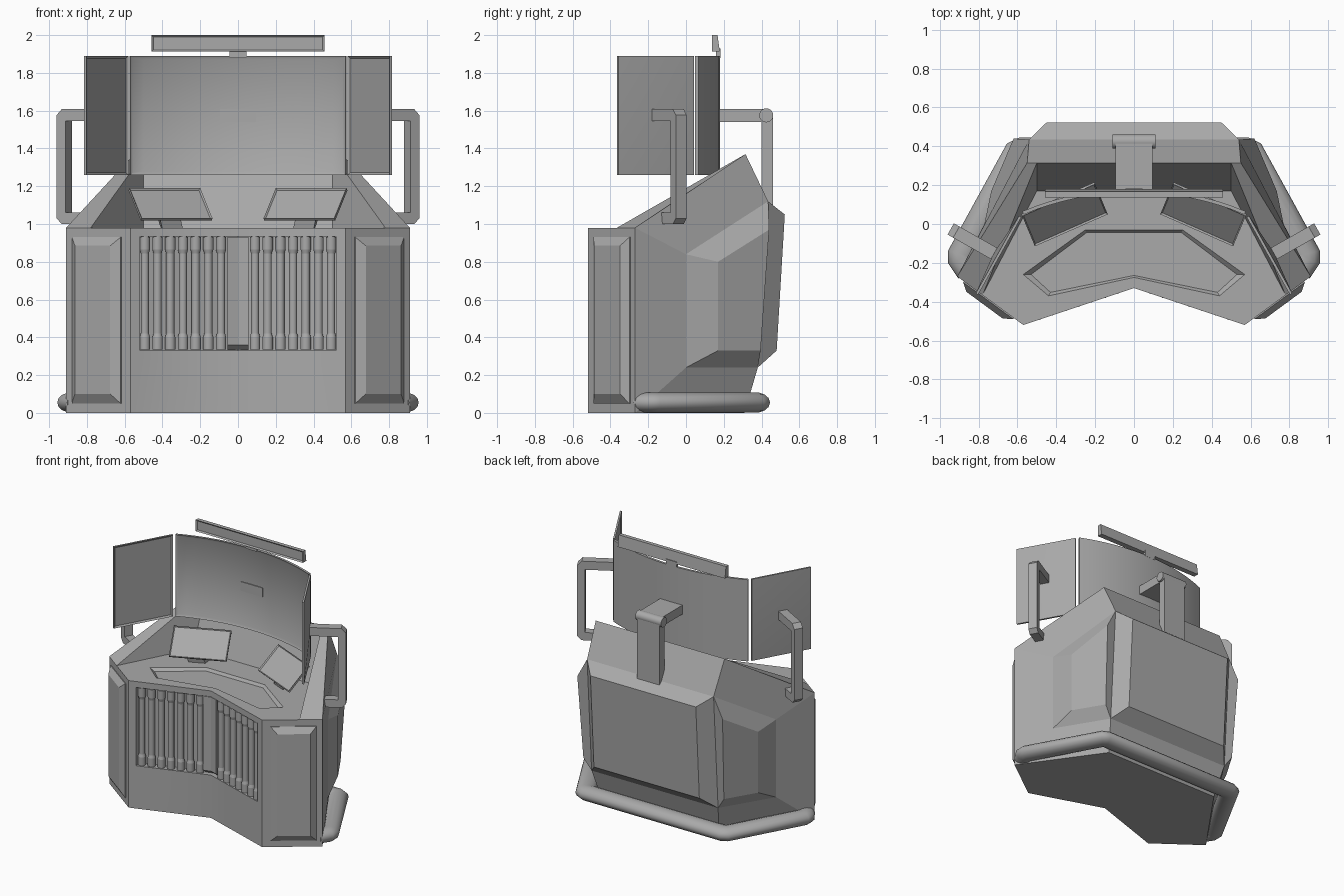
import bpy, bmesh, math
from mathutils import Vector, Matrix

if "Cube" in bpy.data.objects:
    bpy.data.objects.remove(bpy.data.objects["Cube"])

grey = bpy.data.materials.new("dark_grey")
grey.diffuse_color = (.4, .4, .4, 1)
grey.use_nodes = True
grey.node_tree.nodes["Principled BSDF"].inputs["Base Color"].default_value = grey.diffuse_color


def finish(bm, name, mirror=False, smooth=False):
    if mirror:
        d = bmesh.ops.duplicate(bm, geom=bm.verts[:] + bm.edges[:] + bm.faces[:])["geom"]
        bmesh.ops.scale(bm, vec=(-1, 1, 1), verts=[g for g in d if isinstance(g, bmesh.types.BMVert)])
        bmesh.ops.reverse_faces(bm, faces=[g for g in d if isinstance(g, bmesh.types.BMFace)])
        bmesh.ops.remove_doubles(bm, verts=bm.verts, dist=0.0005)
    bmesh.ops.recalc_face_normals(bm, faces=bm.faces)
    if name == "console_body":   # soft fold down the middle of the desk front
        for f in bm.faces:
            f.smooth = True
        for e in bm.edges:
            fold = all(abs(v.co.x) < .001 and v.co.y < -.32 for v in e.verts)
            e.smooth = fold or e.calc_face_angle(0) < .02
    me = bpy.data.meshes.new(name)
    bm.to_mesh(me)
    bm.free()
    me.materials.append(grey)
    ob = bpy.data.objects.new(name, me)
    bpy.context.collection.objects.link(ob)
    if smooth:
        bpy.ops.object.select_all(action='DESELECT')
        ob.select_set(True)
        bpy.context.view_layer.objects.active = ob
        bpy.ops.object.shade_smooth_by_angle(angle=math.radians(35))
    return ob


def prism(name, pts, vec, mirror=False, inset=None, poke=0):
    # polygon extruded along vec; optional bezel on start face, pyramid on end face
    bm = bmesh.new()
    a = [bm.verts.new(p) for p in pts]
    b = [bm.verts.new(Vector(p) + Vector(vec)) for p in pts]
    n = len(pts)
    front, back = bm.faces.new(a), bm.faces.new(b[::-1])
    for i in range(n):
        bm.faces.new((a[i], b[i], b[(i + 1) % n], a[(i + 1) % n]))
    bmesh.ops.recalc_face_normals(bm, faces=bm.faces)
    if inset:
        bmesh.ops.inset_region(bm, faces=[front], thickness=inset)
        bmesh.ops.translate(bm, verts=front.verts, vec=front.normal * -.009)
    if poke:
        bmesh.ops.poke(bm, faces=[back], offset=poke)
    return finish(bm, name, mirror, smooth=bool(poke))


def loft(name, rings, mirror=False, smooth=False):
    # skin between equal closed rings, capped at both ends
    bm = bmesh.new()
    rows = [[bm.verts.new(p) for p in ring] for ring in rings]
    n = len(rows[0])
    for lo, hi in zip(rows, rows[1:]):
        for i in range(n):
            bm.faces.new((lo[i], lo[(i + 1) % n], hi[(i + 1) % n], hi[i]))
    bm.faces.new(rows[0])
    bm.faces.new(rows[-1])
    return finish(bm, name, mirror, smooth)


def fy(x):
    return -0.33 - x / 3   # front plane of the desk


bm = bmesh.new()
bv = {}


def points(**kw):
    for k, p in kw.items():
        bv[k] = bm.verts.new(p)


def faces(*rows):
    for row in rows:
        for f in row.split("|"):
            bm.faces.new([bv[k] for k in f.split()])


# Console body (right half, mirrored): hull with raised side and back panels
points(f0=(0, -.33, 0), f1=(.57, -.52, 0), s0=(.91, -.27, 0), b=(.50, .31, 0), b0=(0, .31, 0),
       t0=(0, -.33, .98), t1=(.57, -.52, .98), w1=(.78, -.366, .98), s1=(.91, -.27, .98),
       w2=(.50, .315, 1.37), r=(.55, .315, 1.37), r0=(0, .315, 1.37), v=(.5, .17, .98), v0=(0, .17, .98),
       c1=(.54, .435, 1.12), c0=(0, .435, 1.12), k0=(.77, 0, .84), k1=(.77, 0, .24),
       k2=(.54, .38, .24), k20=(0, .38, .24), u=(.735, .17, .80), c2=(.62, .44, .97),
       l=(.735, .17, .33), l2=(.60, .395, .33),
       g=(.45, .523, 1.05), g0=(0, .523, 1.05), d=(.45, .48, .33), d0=(0, .48, .33))
faces("f0 f1 s0 b b0|f1 s0 s1 w1 t1|s0 s1 k0 k1|s1 r c1 k0|k0 c1 c2 u|u c2 l2 l|k0 u l k1|k1 l l2 k2",
      "s0 k1 k2 b|c1 k2 l2 c2|w2 r c1 c0 r0|c1 c0 g0 g|g g0 d0 d|c1 g d k2|d d0 k20 k2|k2 k20 b0 b",
      "s1 w1 w2 r|w1 w2 v|w2 r0 v0 v|t0 t1 p1 p0|t1 w1 p2 p1|w1 v p3 p2|v v0 p4 p3".split("|t0")[0])
# Keyboard recess in the desk top
for i, (x, y, qx, qy) in enumerate(((0, -.275, 0, -.265), (.44, -.37, .43, -.352), (.57, -.26, .53, -.26),
                                    (.25, -.03, .245, -.045), (0, -.03, 0, -.045))):
    points(**{f"p{i}": (x, y, .98), f"q{i}": (qx, qy, .96)})
faces("t0 t1 p1 p0|t1 w1 p2 p1|w1 v p3 p2|v v0 p4 p3",
      "p0 p1 q1 q0|p1 p2 q2 q1|p2 p3 q3 q2|p3 p4 q4 q3|q0 q1 q2 q3 q4")
# Front slot
for i, (x, z) in enumerate(((0, .33), (.52, .33), (.52, .935), (0, .935))):
    points(**{f"h{i}": (x, fy(x), z), f"i{i}": (x, fy(x) + .06, z)})
faces("f0 f1 h1 h0|f1 t1 h2 h1|t1 t0 h3 h2|h0 h1 i1 i0|h1 h2 i2 i1|h2 h3 i3 i2|i0 i1 i2 i3")
finish(bm, "console_body", mirror=True)

# Vertical rods with tapered end collars in the front slot
bm = bmesh.new()
for i in range(7):
    x = .09 + i * .0672
    for z, h, r1, r2 in ((.635, .6, .022, .022), (.367, .065, .028, .028), (.41, .021, .028, .022),
                         (.898, .065, .028, .028), (.855, .021, .022, .028)):
        bmesh.ops.create_cone(bm, cap_ends=r1 == r2, segments=14, radius1=r1, radius2=r2, depth=h,
                              matrix=Matrix.Translation((x, fy(x) + .028, z)))
finish(bm, "front_rods", mirror=True, smooth=True)

# Centre post with slanted foot
post = ((-.057, -.27), (-.055, -.346), (0, -.33), (.055, -.346), (.057, -.27))
loft("centre_post", [[(x, y + dy, z) for x, y in post] for z, dy in ((.335, .03), (.36, 0), (.932, 0))])

# Raised corner panels
e, out = Vector((.34, .25, 0)), Vector((.25, -.34, 0)).normalized()
loft("corner_panels", [[Vector((.57, -.52, z)) + e * t + out * o for t, z in ((a, z0), (b, z0), (b, z1), (a, z1))]
                       for a, b, z0, z1, o in ((.14, .90, .05, .93, -.005), (.14, .90, .05, .93, .006),
                                               (.25, .80, .10, .885, .036))], mirror=True)

# Oval bumper tube around the base
half = [(.845, -.24), (.885, -.18), (.885, -.155), (.602, .36), (.575, .373)]
path = [Vector((x, y, 0)) for x, y in half + [(-x, y) for x, y in reversed(half)]]
rings = []
for i, p in enumerate(path):
    d0 = (p - path[max(i - 1, 0)]).normalized()
    d1 = (path[min(i + 1, len(path) - 1)] - p).normalized()
    t = (d0 + d1).normalized()
    side = Vector((t.y, -t.x, 0)) / max(.8, t.dot(d1 if d1.length else d0))
    rings.append([p + side * .072 * math.cos(a) + Vector((0, 0, .055 + .053 * math.sin(a)))
                  for a in (k * math.tau / 14 for k in range(14))])
loft("bumper_tube", rings, smooth=True)

# Curved main screen
bm = bmesh.new()
N, R = 16, 1.47
ang = math.asin(.568 / R)
cols = []
for i in range(N + 1):
    a = ang * (2 * i / N - 1)
    cols.append([bm.verts.new((r * math.sin(a), .163 - R + r * math.cos(a), z))
                 for r, z in ((R, 1.26), (R, 1.89), (R + .018, 1.89), (R + .018, 1.26))])
front = []
for c, d in zip(cols, cols[1:]):
    for j in range(4):
        f = bm.faces.new((c[j], d[j], d[(j + 1) % 4], c[(j + 1) % 4]))
        if j == 0:
            front.append(f)
bm.faces.new(cols[0])
bm.faces.new(cols[-1])
bmesh.ops.recalc_face_normals(bm, faces=bm.faces)
bmesh.ops.inset_region(bm, faces=front, thickness=.018)
for v in {v for f in front for v in f.verts}:
    v.co.y += .009
finish(bm, "main_screen", smooth=True)

# Side screens and their C-shaped brackets
n = Vector((.87, .493, 0))
prism("side_screens", [(.58, .035, 1.26), (.803, -.365, 1.26), (.803, -.365, 1.89), (.58, .035, 1.89)],
      n * .014, mirror=True, inset=.018, poke=.02)
w = Vector((-.493, .87, 0))
prof = [(.01, 1.61), (.25, 1.61), (.283, 1.577), (.283, 1.03), (.253, 1.0), (.10, 1.0), (.10, 1.06),
        (.228, 1.06), (.228, 1.545), (.01, 1.545)]
prism("screen_brackets", [Vector((.6975, -.165, z)) + n * u - w * .033 for u, z in prof], w * .066, mirror=True)

# Rear arm: upright, hinge barrel and boom
prism("rear_upright", [(-.095, .40, 1.1), (.095, .40, 1.1), (.095, .46, 1.1), (-.095, .46, 1.1)], (0, 0, .475))
prism("rear_boom", [(-.095, .165, 1.54), (.095, .165, 1.54), (.095, .165, 1.61), (-.095, .165, 1.61)], (0, .26, 0))
bm = bmesh.new()
bmesh.ops.create_cone(bm, cap_ends=True, segments=20, radius1=.037, radius2=.037, depth=.22,
                      matrix=Matrix.Translation((0, .425, 1.575)) @ Matrix.Rotation(math.pi / 2, 4, 'Y'))
finish(bm, "hinge_barrel", smooth=True)

# Top bar (thicker at the bottom) on its small mount
bar = prism("top_bar", [(-.458, .137, 1.912), (.458, .137, 1.912), (.458, .137, 2.0), (-.458, .137, 2.0)],
            (0, .03, 0), inset=.014)
for v in bar.data.vertices:
    if v.co.y > .16 and v.co.z < 1.95:
        v.co.y += .012
prism("top_bar_mount", [(-.045, .16, 1.88), (.045, .16, 1.88), (.045, .182, 1.88), (-.045, .182, 1.88)], (0, 0, .05))

# Tilted desk tablets and stands
c0, ex, ey = Vector((.135, .05, 1.03)), Vector((.375, -.165, 0)), Vector((.065, .155, .16))
nb = ex.cross(ey).normalized()
nb = -nb if nb.z > 0 else nb
prism("tablets", [c0, c0 + ex, c0 + ex + ey, c0 + ey], nb * .016, mirror=True, inset=.01)
s = [c0 + ex * t + ey * k + nb * .012 for t, k in ((.43, .1), (.72, .1), (.72, .45), (.43, .45))]
prism("tablet_stands", s, (-.02, .03, -.09), mirror=True)
